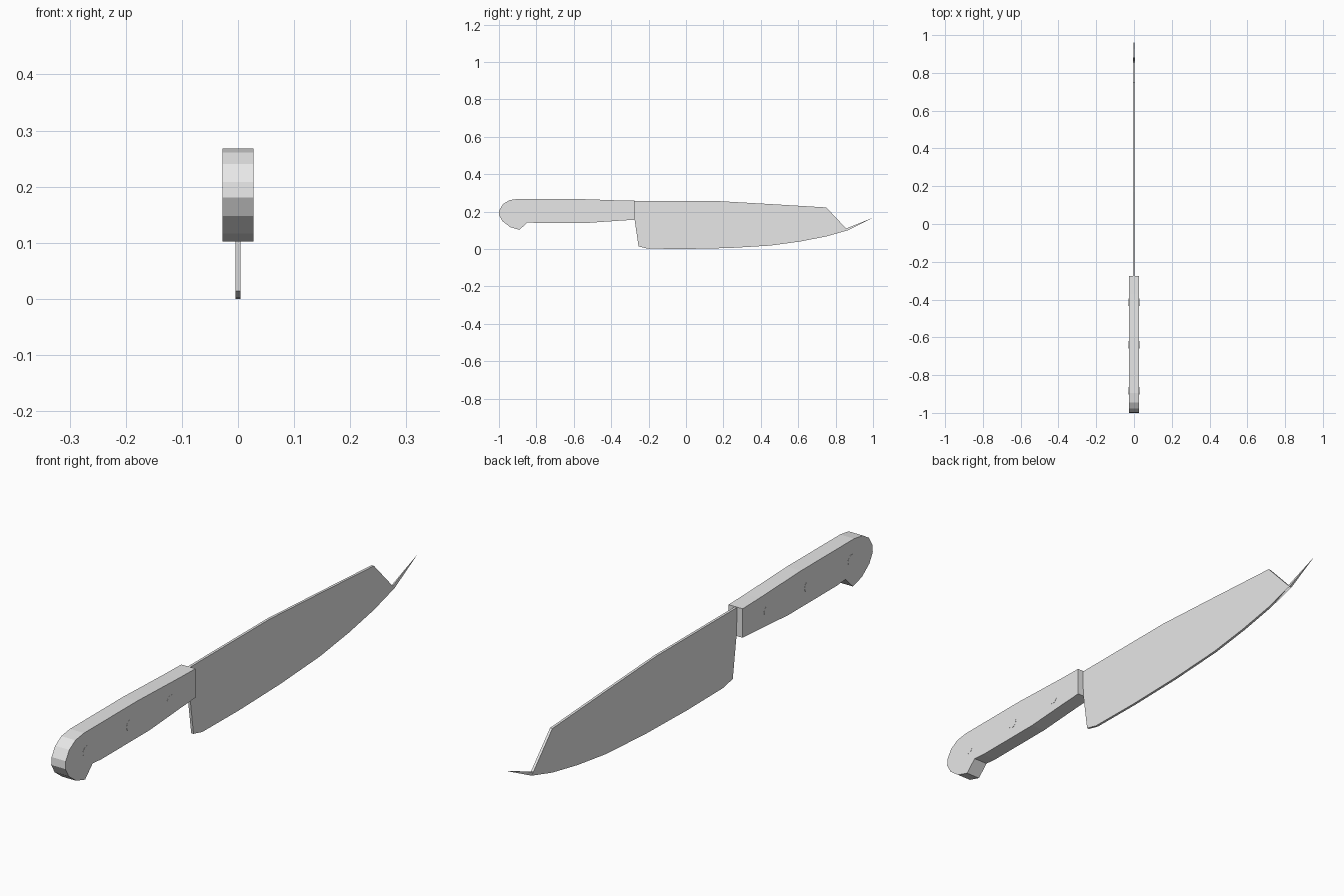
import bpy, bmesh, math
from mathutils import Vector

cube = bpy.data.objects.get("Cube")
if cube:
    bpy.data.objects.remove(cube)

# One plain grey for the whole knife
grey = bpy.data.materials.new("light_grey")
grey.use_nodes = True
grey.diffuse_color = (0.8, 0.8, 0.8, 1)
grey.node_tree.nodes["Principled BSDF"].inputs["Base Color"].default_value = (0.8, 0.8, 0.8, 1)


def prism(profile, half_width):
    """Closed side profile (y, z) extruded across x."""
    bm = bmesh.new()
    face = bm.faces.new([bm.verts.new((-half_width, y, z)) for y, z in profile])
    moved = bmesh.ops.extrude_face_region(bm, geom=[face])["geom"]
    bmesh.ops.translate(bm, vec=(2 * half_width, 0, 0),
                        verts=[g for g in moved if isinstance(g, bmesh.types.BMVert)])
    return bm


def finish(bm, name):
    bmesh.ops.recalc_face_normals(bm, faces=bm.faces)
    mesh = bpy.data.meshes.new(name)
    bm.to_mesh(mesh)
    bm.free()
    mesh.materials.append(grey)
    obj = bpy.data.objects.new(name, mesh)
    bpy.context.collection.objects.link(obj)
    return obj


# Blade: flat slab whose front end is drawn out to a point
blade = prism([(-0.278, 0.256), (-0.274, 0.153), (-0.254, 0.014), (-0.205, 0.002),
               (0, 0), (0.23, 0.005), (0.45, 0.018), (0.61, 0.04), (0.75, 0.067),
               (0.865, 0.1), (0.75, 0.222), (0.45, 0.24), (0.17, 0.256)], 0.0045)
end = max(blade.faces, key=lambda f: f.calc_center_median().y)
tip = bmesh.ops.poke(blade, faces=[end])["verts"][0]
tip.co = Vector((0, 1, 0.167))
finish(blade, "blade")

# Handle: rounded butt with a hooked heel
finish(prism([(-0.276, 0.258), (-0.37, 0.26), (-0.6, 0.268), (-0.896, 0.268),
              (-0.944, 0.261), (-0.978, 0.24), (-0.998, 0.208), (-1, 0.181),
              (-0.981, 0.148), (-0.94, 0.117), (-0.89, 0.102), (-0.848, 0.143),
              (-0.8, 0.139), (-0.53, 0.139), (-0.36, 0.151), (-0.276, 0.156)],
             0.0275), "handle")

# Rivets: three pins running through the handle
for label, y in (("front", -0.415), ("middle", -0.64), ("rear", -0.882)):
    ring = [(y + 0.02 * math.cos(math.tau * i / 16), 0.198 + 0.02 * math.sin(math.tau * i / 16))
            for i in range(16)]
    finish(prism(ring, 0.028), label + "_rivet")
